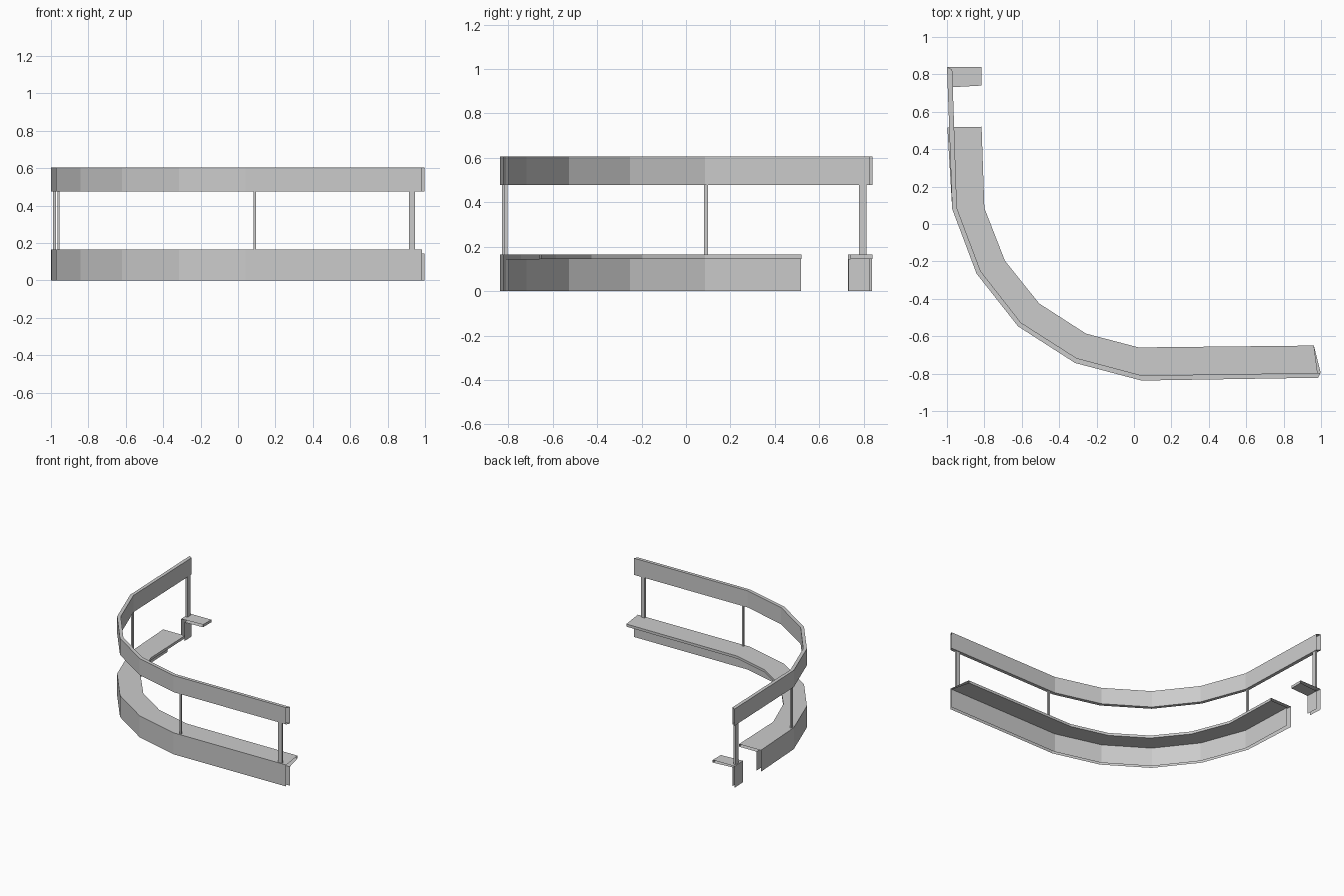
import bpy, bmesh

if "Cube" in bpy.data.objects:
    bpy.data.objects.remove(bpy.data.objects["Cube"])

# Plan paths shared by the curved section: outer face, inner face, ledge edge
OUT = [(-0.972, 0.08), (-0.842, -0.265), (-0.62, -0.547), (-0.315, -0.743), (0.04, -0.837)]
INN = [(-0.947, 0.085), (-0.82, -0.252), (-0.605, -0.527), (-0.307, -0.717), (0.043, -0.81)]
LEDGE = [(-0.80, 0.085), (-0.69, -0.197), (-0.507, -0.425), (-0.257, -0.586), (0.025, -0.66)]
OUT_END, INN_END, LEDGE_END = (0.985, -0.822), (0.998, -0.796), (0.962, -0.65)


def loft(name, rails, closed=False):
    """Skin neighbouring 3D rails into strips; ends stay open."""
    bm = bmesh.new()
    rows = [[bm.verts.new((x, y, z)) for x, y in path] for path, z in rails]
    pairs = list(zip(rows, rows[1:]))
    if closed:
        pairs.append((rows[-1], rows[0]))
    for a, b in pairs:
        for i in range(len(a) - 1):
            bm.faces.new((a[i], a[i + 1], b[i + 1], b[i]))
    bmesh.ops.recalc_face_normals(bm, faces=bm.faces)
    me = bpy.data.meshes.new(name)
    bm.to_mesh(me)
    bm.free()
    ob = bpy.data.objects.new(name, me)
    bpy.context.collection.objects.link(ob)


def kerb(name, out, inn, ledge):
    """Hollow wall with an inward ledge, open underneath."""
    loft(name, [(out, 0.0), (out, 0.165), (ledge, 0.165),
                (ledge, 0.145), (inn, 0.145), (inn, 0.0)])


# Top rail, a closed box section
rail_out = [(-1.0, 0.84)] + OUT + [OUT_END]
rail_inn = [(-0.972, 0.825)] + INN + [INN_END]
loft("top_rail", [(rail_out, 0.477), (rail_out, 0.605),
                  (rail_inn, 0.605), (rail_inn, 0.477)], closed=True)

# Lower wall, with a doorway gap before the short end piece
kerb("lower_wall",
     [(-0.998, 0.517)] + OUT + [OUT_END],
     [(-0.963, 0.517)] + INN + [INN_END],
     [(-0.815, 0.52)] + LEDGE + [LEDGE_END])
kerb("lower_wall_end",
     [(-1.0, 0.838), (-0.995, 0.73)],
     [(-0.972, 0.825), (-0.969, 0.732)],
     [(-0.815, 0.84), (-0.815, 0.74)])

# Posts between wall and rail
POSTS = [(0.93, -0.81, 0.032, 0.014), (0.09, -0.822, 0.012, 0.014),
         (-0.96, 0.09, 0.012, 0.016), (-0.982, 0.795, 0.016, 0.034)]
for i, (x, y, w, d) in enumerate(POSTS):
    bpy.ops.mesh.primitive_cube_add(size=1, location=(x, y, 0.321))
    post = bpy.context.object
    post.name = f"post_{i + 1}"
    post.scale = (w, d, 0.318)
